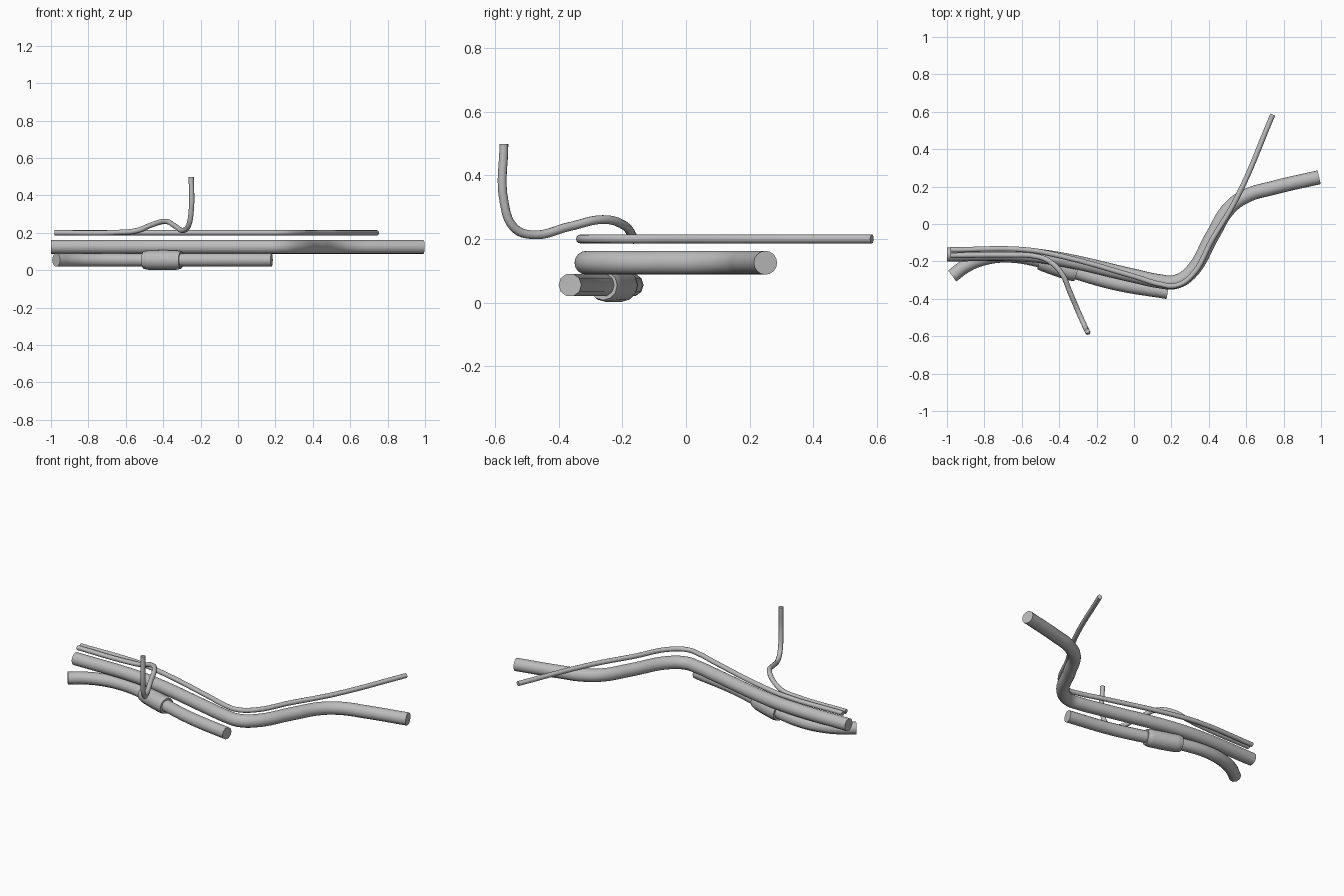
import bpy
import math

cube = bpy.data.objects.get("Cube")
if cube:
    bpy.data.objects.remove(cube, do_unlink=True)

grey = bpy.data.materials.new("plain_grey")
grey.use_nodes = True
colour = (0.5, 0.5, 0.5, 1)
grey.diffuse_color = colour
grey.node_tree.nodes["Principled BSDF"].inputs["Base Color"].default_value = colour


def tube(name, points, radius, bevel=6, scales=None):
    """Sweep a capped round section along a smooth path."""
    curve = bpy.data.curves.new(name + "_path", "CURVE")
    curve.dimensions = "3D"
    curve.bevel_depth = radius
    curve.bevel_resolution = bevel
    curve.resolution_u = 8
    curve.use_fill_caps = True
    spline = curve.splines.new("BEZIER")
    spline.bezier_points.add(len(points) - 1)
    for i, (bp, co) in enumerate(zip(spline.bezier_points, points)):
        bp.co = co
        bp.handle_left_type = bp.handle_right_type = "AUTO"
        bp.radius = scales[i] if scales else 1
    helper = bpy.data.objects.new(name + "_helper", curve)
    bpy.context.collection.objects.link(helper)
    graph = bpy.context.evaluated_depsgraph_get()
    mesh = bpy.data.meshes.new_from_object(helper.evaluated_get(graph))
    bpy.data.objects.remove(helper, do_unlink=True)
    mesh.name = name
    mesh.materials.clear()
    mesh.materials.append(grey)
    obj = bpy.data.objects.new(name, mesh)
    bpy.context.collection.objects.link(obj)
    bpy.ops.object.select_all(action="DESELECT")
    obj.select_set(True)
    bpy.context.view_layer.objects.active = obj
    bpy.ops.object.shade_smooth_by_angle(angle=math.radians(50))
    return obj


def level(path, z):
    return [(x, y, z) for x, y in path]


# Thick main pipe
tube("main_pipe", level([
    (-1, -0.163), (-0.6, -0.163), (-0.43, -0.182), (0, -0.277), (0.13, -0.305),
    (0.22, -0.31), (0.3, -0.262), (0.42, -0.06), (0.51, 0.085), (0.6, 0.15),
    (0.74, 0.192), (0.99, 0.25)], 0.125), 0.0375)

# Long thin line on top of the main pipe
tube("long_line", level([
    (-0.98, -0.138), (-0.58, -0.138), (-0.42, -0.165), (0, -0.28), (0.14, -0.322),
    (0.22, -0.33), (0.3, -0.285), (0.42, -0.08), (0.55, 0.14), (0.742, 0.585)],
    0.2), 0.014, 4)

# Short thin line that branches off and turns upward
tube("branch_line", [
    (-0.98, -0.168, 0.2), (-0.64, -0.166, 0.202), (-0.54, -0.17, 0.212),
    (-0.46, -0.195, 0.243), (-0.39, -0.26, 0.261), (-0.34, -0.37, 0.238),
    (-0.293, -0.48, 0.213), (-0.266, -0.54, 0.235), (-0.25, -0.573, 0.32),
    (-0.25, -0.573, 0.498)], 0.014, 4)

# Lower hose
tube("lower_hose", level([
    (-0.972, -0.278), (-0.9, -0.225), (-0.81, -0.187), (-0.68, -0.17),
    (-0.5, -0.197), (-0.3, -0.262), (-0.1, -0.318), (0.18, -0.365)],
    0.055), 0.0365, 3)

# Clamp sleeve around the lower hose
tube("clamp_sleeve", level([
    (-0.505, -0.196), (-0.48, -0.203), (-0.4, -0.23), (-0.33, -0.253),
    (-0.305, -0.261)], 0.054), 0.053, 4, [0.88, 0.98, 1, 0.98, 0.88])
